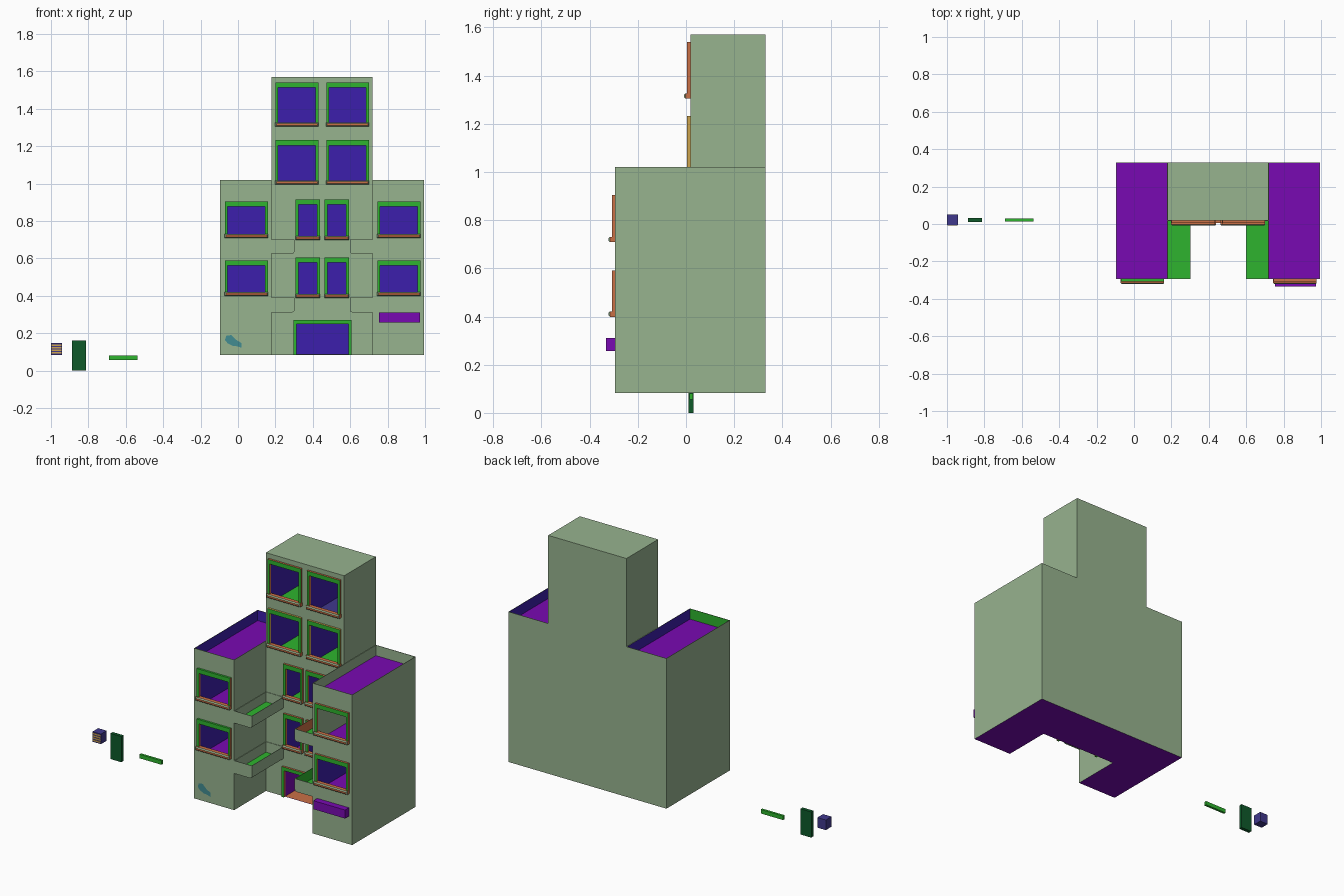
import bpy, bmesh
from mathutils import Vector

if "Cube" in bpy.data.objects:
    bpy.data.objects.remove(bpy.data.objects["Cube"])

# ---- palette (sRGB converted to linear) ----
def material(name, rgb):
    m = bpy.data.materials.new(name)
    m.diffuse_color = [((c / 255 + 0.055) / 1.055) ** 2.4 for c in rgb] + [1]
    m.use_nodes = True
    m.node_tree.nodes["Principled BSDF"].inputs["Base Color"].default_value = m.diffuse_color
    return m

PALETTE = [("sage wall", (151, 179, 143)), ("deep blue", (60, 30, 172)), ("purple", (121, 10, 178)),
           ("bright green", (46, 180, 46)), ("clay orange", (202, 112, 70)), ("dark green", (14, 90, 42)),
           ("teal", (66, 140, 145)), ("ochre", (205, 165, 78)), ("slate blue", (64, 56, 140))]
MATS = [material(*p) for p in PALETTE]
SAGE, BLUE, PURPLE, GREEN, ORANGE, DARK, TEAL, OCHRE, SLATE = range(9)

def finish(bm, name):
    me = bpy.data.meshes.new(name)
    for m in MATS:
        me.materials.append(m)
    bm.to_mesh(me)
    bm.free()
    ob = bpy.data.objects.new(name, me)
    bpy.context.collection.objects.link(ob)
    return ob

def add_box(bm, x, y, z, mat):
    r = bmesh.ops.create_cube(bm, size=1)
    for v in r["verts"]:
        v.co = Vector((x[v.co.x > 0], y[v.co.y > 0], z[v.co.z > 0]))
    faces = {f for v in r["verts"] for f in v.link_faces}
    for f in faces:
        f.material_index = mat
    return faces

def box(name, x, y, z, mat, bevel=0):
    bm = bmesh.new()
    add_box(bm, x, y, z, mat)
    if bevel:                                # soften the outer long edges only
        edges = [e for e in bm.edges if all(abs(v.co.y - y[0]) < 1e-5 for v in e.verts)]
        bmesh.ops.bevel(bm, geom=edges, offset=bevel, segments=1, affect='EDGES')
    return finish(bm, name)

def rect(bm, axis, at, a, b, sign, mat):
    """Axis-aligned quad: a and b are the spans of the two other axes, sign its facing."""
    pts = []
    for u, w in ((a[0], b[0]), (a[1], b[0]), (a[1], b[1]), (a[0], b[1])):
        p = [u, w]
        p.insert(axis, at)
        pts.append(bm.verts.new(p))
    f = bm.faces.new(pts)
    f.normal_update()
    if f.normal[axis] * sign < 0:
        f.normal_flip()
    f.material_index = mat

def facade(bm, y, x, z, holes):
    """Front wall with rectangular openings."""
    xs = sorted({*x, *[v for h in holes for v in h[0]]})
    zs = sorted({*z, *[v for h in holes for v in h[1]]})
    for x0, x1 in zip(xs, xs[1:]):
        for z0, z1 in zip(zs, zs[1:]):
            cx, cz = (x0 + x1) / 2, (z0 + z1) / 2
            if not any(h[0][0] < cx < h[0][1] and h[1][0] < cz < h[1][1] for h in holes):
                rect(bm, 1, y, (x0, x1), (z0, z1), -1, SAGE)

def room(name, x, y, z, left, floor):
    """Inward-facing interior behind an opening."""
    bm = bmesh.new()
    rect(bm, 0, x[0], y, z, 1, left)
    rect(bm, 0, x[1], y, z, -1, BLUE)
    rect(bm, 1, y[1], x, z, -1, BLUE)
    rect(bm, 2, z[0], x, y, 1, floor)
    rect(bm, 2, z[1], x, y, -1, PURPLE)
    finish(bm, name)

def frame(name, x, y, z, side=0.015, top=0.027, sill=True):
    bm = bmesh.new()
    ys = (y - 0.013, y + 0.004)
    add_box(bm, (x[0], x[0] + side), ys, z, GREEN)
    add_box(bm, (x[1] - side, x[1]), ys, z, GREEN)
    add_box(bm, (x[0] + side, x[1] - side), ys, (z[1] - top, z[1]), GREEN)
    bm.normal_update()
    for f in bm.faces:                       # outer edges are clay coloured
        if abs(f.normal.x) > 0.9 or (f.normal.z > 0.9 and not name.startswith("left_wing")):
            f.material_index = OCHRE if name.startswith("third") else ORANGE
    finish(bm, name)
    if sill:
        box(name + "_sill", (x[0] - 0.001, x[1] + 0.001), (y - 0.027, y + 0.004),
            (z[0] - 0.001, z[0] + 0.021), ORANGE, 0.006)

# ---- main dimensions ----
XL, XA, XB, XR = -0.096, 0.18, 0.72, 0.995
YF, YC, YB = -0.295, 0.018, 0.33
Z0, ZW, ZT, ZROOF = 0.083, 1.02, 1.57, 0.955

# ---- window list: name, x span, z span, left wall colour, floor colour ----
left, right, centre = [], [], []
for lvl, z, wall in (("lower", (0.40, 0.59), BLUE), ("upper", (0.71, 0.905), SAGE)):
    left.append(("left_wing_window_" + lvl, (-0.07, 0.16), z, BLUE, PURPLE))
    right.append(("right_wing_window_" + lvl, (0.745, 0.975), z, wall, PURPLE))
for lvl, z, floor in (("first", (0.39, 0.605), PURPLE), ("second", (0.70, 0.915), GREEN)):
    for s, x in (("left", (0.308, 0.438)), ("right", (0.463, 0.593))):
        centre.append((f"{lvl}_floor_window_{s}", x, z, BLUE, floor))
for lvl, z in (("third", (0.995, 1.232)), ("top", (1.305, 1.54))):
    for s, x in (("left", (0.20, 0.43)), ("right", (0.472, 0.70))):
        floor = SLATE if (lvl, s) == ("top", "right") else GREEN
        centre.append((f"{lvl}_floor_window_{s}", x, z, BLUE, floor))

# ---- building shell with window openings ----
shell = bmesh.new()
for wins, y, xs, ztop in ((left, YF, (XL, XA), ZW), (right, YF, (XB, XR), ZW), (centre, YC, (XA, XB), ZT)):
    holes = []
    for name, x, z, wall, floor in wins:
        hx, hz = (x[0] + 0.015, x[1] - 0.015), (z[0] + 0.02, z[1] - 0.027)
        holes.append((hx, hz))
        frame(name, x, y, z)
        drop = 0.03 if name.startswith("second") else 0.055   # floors lie below the sills
        room(name + "_room", hx, (y, y + 0.3), (hz[0] - drop, hz[1]), wall, floor)
    if wins is centre:                       # entrance
        hx, hz = (0.313, 0.592), (Z0, 0.25)
        holes.append((hx, hz))
        frame("door_frame", (0.298, 0.607), y, (Z0, 0.272), 0.015, 0.022, False)
        room("entrance_room", hx, (y, y + 0.3), (Z0 + 0.002, 0.25), PURPLE, ORANGE)
    facade(shell, y, xs, (Z0, ztop), holes)
for x, s in ((XL, -1), (XR, 1)):
    rect(shell, 0, x, (YF, YB), (Z0, ZW), s, SAGE)
for x, s in ((XA, 1), (XB, -1)):
    rect(shell, 0, x, (YF, YC), (Z0, ZW), s, SAGE)
    rect(shell, 0, x, (YC, YB), (ZROOF, ZT), -s, SAGE)
rect(shell, 1, YB, (XL, XR), (Z0, ZW), 1, SAGE)
rect(shell, 1, YB, (XA, XB), (ZW, ZT), 1, SAGE)
rect(shell, 2, ZT, (XA, XB), (YC, YB), 1, SAGE)
for x, yf in (((XL, XA), YF), ((XB, XR), YF), ((XA, XB), YC)):
    rect(shell, 2, Z0, x, (yf, YB), -1, PURPLE)
finish(shell, "building_shell")

# ---- sunken wing roofs with thin parapets ----
T = 0.003
for name, x0, x1, west, north in (("left_roof", XL, XA, BLUE, BLUE), ("right_roof", XB, XR, SAGE, SAGE)):
    bm = bmesh.new()
    xi, yi, zi = (x0 + T, x1 - T), (YF + T, YB - T), (ZROOF, ZW)
    rect(bm, 2, ZROOF, xi, yi, 1, PURPLE)
    rect(bm, 0, xi[0], yi, zi, 1, west)
    rect(bm, 0, xi[1], yi, zi, -1, BLUE)
    rect(bm, 1, yi[0], xi, zi, 1, GREEN)
    rect(bm, 1, yi[1], xi, zi, -1, north)
    for a in ((x0, xi[0]), (xi[1], x1)):
        rect(bm, 2, ZW, a, (YF, YB), 1, SAGE)
    for b in ((YF, yi[0]), (yi[1], YB)):
        rect(bm, 2, ZW, xi, b, 1, SAGE)
    finish(bm, name)

# ---- balcony trays beside the wings ----
def balcony(name, x, z, outer, inner_mat, floor_mat=GREEN):
    bm = bmesh.new()
    faces = add_box(bm, x, (YF, YC), z, SAGE)
    bm.normal_update()
    top = next(f for f in faces if f.normal.z > 0.9)
    bmesh.ops.inset_region(bm, faces=[top], thickness=0.004)
    inner = bmesh.ops.extrude_discrete_faces(bm, faces=[top])["faces"][0]
    for v in inner.verts:
        v.co.z = z[0] + 0.015
    for e in inner.edges:
        for f in e.link_faces:
            f.material_index = inner_mat
    inner.material_index = floor_mat
    edge = [e for e in bm.edges if all(abs(v.co.x - outer) < 1e-4 and abs(v.co.z - z[0]) < 1e-4 for v in e.verts)]
    bmesh.ops.bevel(bm, geom=edge, offset=0.012, segments=3, profile=0.5, affect='EDGES')
    finish(bm, name)

for lvl, z, mat in (("lower", (0.312, 0.392), GREEN), ("upper", (0.626, 0.702), ORANGE)):
    balcony("left_balcony_" + lvl, (XA, 0.302), z, 0.302, SAGE)
    balcony("right_balcony_" + lvl, (0.598, XB), z, 0.598, mat)

# ---- wall box and painted patch ----
box("wall_planter", (0.753, 0.972), (-0.333, YF), (0.257, 0.31), PURPLE)
bm = bmesh.new()
patch = [(-0.07, 0.163), (-0.062, 0.187), (-0.036, 0.19), (-0.012, 0.166), (0.018, 0.148),
         (0.019, 0.122), (-0.005, 0.13), (-0.03, 0.133), (-0.054, 0.145)]
f = bm.faces.new([bm.verts.new((x, YF - 0.002, z)) for x, z in patch])
f.normal_update()
if f.normal.y > 0:
    f.normal_flip()
f.material_index = TEAL
finish(bm, "wall_patch")

# ---- loose pieces beside the building ----
box("door_slab", (-0.887, -0.812), (0.01, 0.032), (0.0, 0.16), DARK)
box("green_bar", (-0.69, -0.537), (0.014, 0.029), (0.056, 0.081), GREEN)
box("vent_box", (-1.0, -0.942), (-0.006, 0.05), (0.084, 0.147), SLATE)
for i in range(4):
    z = 0.091 + i * 0.014
    box(f"vent_stripe_{i + 1}", (-0.998, -0.944), (-0.008, -0.005), (z, z + 0.008), OCHRE)
